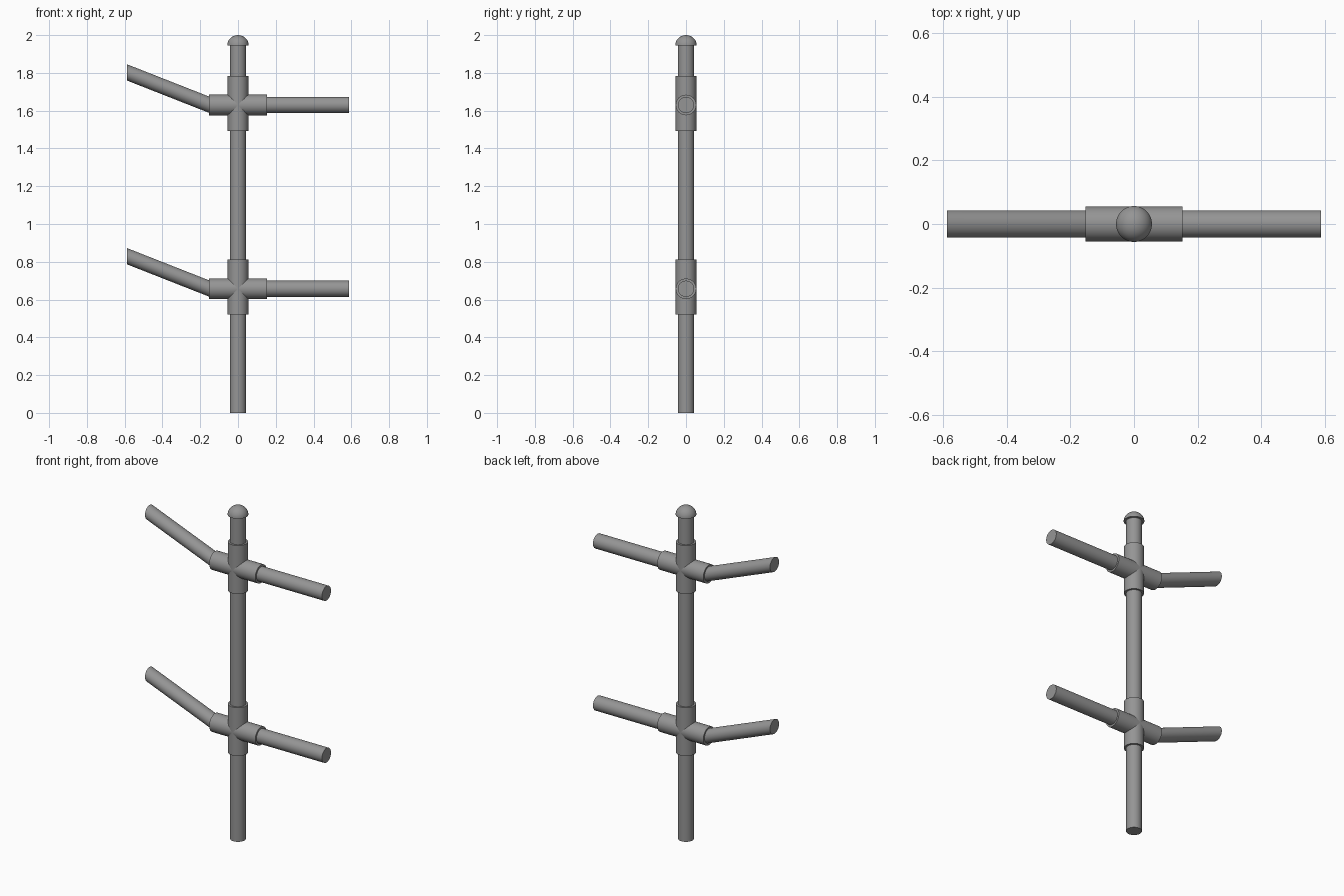
import bpy, bmesh, math
from mathutils import Matrix

if "Cube" in bpy.data.objects:
    bpy.data.objects.remove(bpy.data.objects["Cube"], do_unlink=True)

PIPE, SLEEVE = 0.043, 0.0545
ARM_END, SLEEVE_END, RISE = 0.588, 0.153, 0.171

grey = bpy.data.materials.new("pipe grey")
grey.use_nodes = True
colour = (0.3, 0.3, 0.3, 1)
grey.diffuse_color = colour
grey.node_tree.nodes["Principled BSDF"].inputs["Base Color"].default_value = colour


def finish(name, bm):
    mesh = bpy.data.meshes.new(name)
    bm.to_mesh(mesh)
    bm.free()
    obj = bpy.data.objects.new(name, mesh)
    bpy.context.collection.objects.link(obj)
    mesh.materials.append(grey)
    bpy.ops.object.select_all(action="DESELECT")
    obj.select_set(True)
    bpy.context.view_layer.objects.active = obj
    bpy.ops.object.shade_smooth_by_angle(angle=math.radians(40))
    return obj


def tube(name, radius, start, end, axis, z=0.0, slope=0.0):
    """Capped cylinder along x or z; slope shears an x tube upwards, keeping its ends upright."""
    bm = bmesh.new()
    bmesh.ops.create_cone(bm, cap_ends=True, segments=48, radius1=radius,
                          radius2=radius, depth=end - start)
    bm.transform(Matrix.Translation((0, 0, (start + end) / 2)))
    if axis == "X":
        bm.transform(Matrix.Rotation(math.pi / 2, 4, "Y"))
        for v in bm.verts:
            v.co.z += z + slope * (v.co.x - end)
    return finish(name, bm)


# Upright pole
tube("pole", PIPE, 0, 1.96, "Z")

# Cross fittings, each with a level arm and a rising arm
for level, z in (("lower", 0.657), ("upper", 1.63)):
    tube(level + "_upright_sleeve", SLEEVE, z - 0.137, z + 0.154, "Z")
    tube(level + "_cross_sleeve", SLEEVE, -SLEEVE_END, SLEEVE_END, "X", z)
    tube(level + "_left_arm", PIPE, 0.1, ARM_END, "X", z)
    tube(level + "_right_arm", PIPE, -ARM_END, -SLEEVE_END + 0.004, "X", z,
         -RISE / (ARM_END - SLEEVE_END))

# Domed cap with a flat underside
bm = bmesh.new()
bmesh.ops.create_uvsphere(bm, u_segments=48, v_segments=24, radius=0.0565)
bmesh.ops.bisect_plane(bm, geom=bm.verts[:] + bm.edges[:] + bm.faces[:], dist=1e-5,
                       plane_co=(0, 0, 0), plane_no=(0, 0, 1), clear_inner=True)
bmesh.ops.holes_fill(bm, edges=[e for e in bm.edges if e.is_boundary], sides=0)
bmesh.ops.recalc_face_normals(bm, faces=bm.faces[:])
bm.transform(Matrix.Translation((0, 0, 1.946)) @ Matrix.Diagonal((1, 1, 0.054 / 0.0565, 1)))
finish("dome_cap", bm)
